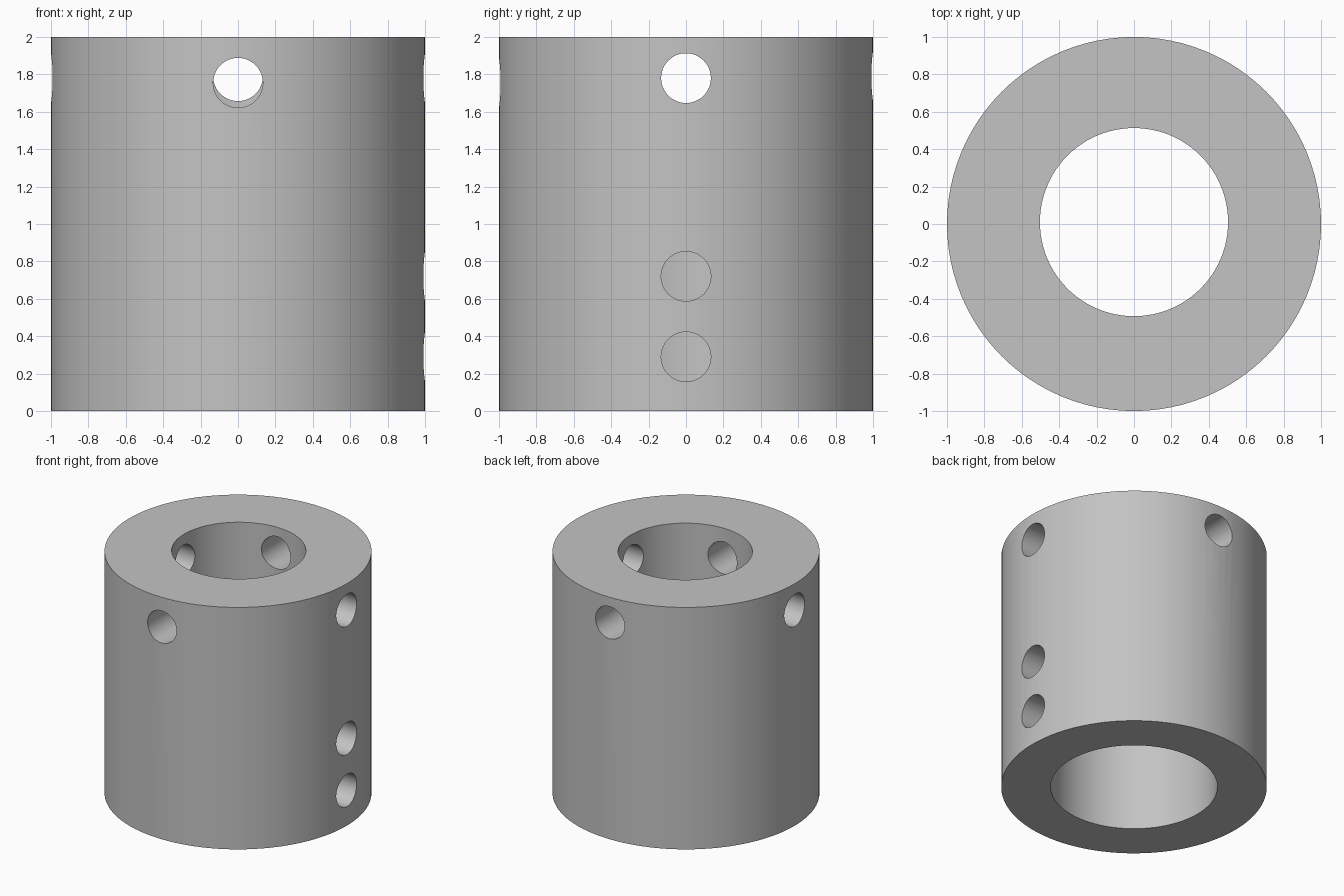
import bpy
import math

default_cube = bpy.data.objects.get("Cube")
if default_cube:
    bpy.data.objects.remove(default_cube, do_unlink=True)


def make_material(name, value):
    mat = bpy.data.materials.new(name)
    mat.use_nodes = True
    colour = (value, value, value, 1.0)
    mat.diffuse_color = colour
    mat.node_tree.nodes["Principled BSDF"].inputs["Base Color"].default_value = colour
    return mat


def cylinder(name, radius, depth, location, rotation=(0, 0, 0), sides=96):
    bpy.ops.mesh.primitive_cylinder_add(
        vertices=sides, radius=radius, depth=depth, location=location, rotation=rotation)
    obj = bpy.context.object
    obj.name = name
    return obj


def cut(body, cutter):
    """Subtract the cutter from the body, then discard the cutter."""
    cutter.hide_render = True
    mod = body.modifiers.new("cut_" + cutter.name, 'BOOLEAN')
    mod.operation = 'DIFFERENCE'
    mod.solver = 'EXACT'
    mod.object = cutter
    bpy.context.view_layer.objects.active = body
    bpy.ops.object.modifier_apply(modifier=mod.name)
    bpy.data.objects.remove(cutter, do_unlink=True)


# Outer sleeve
sleeve = cylinder("coupling_sleeve", 1.0, 2.0, (0, 0, 1))
sleeve.data.materials.append(make_material("plain_grey", 0.55))

# Stepped bore: narrow above, wide below
cut(sleeve, cylinder("upper_bore", 0.503, 3.0, (0, 0.01, 1.5)))
cut(sleeve, cylinder("lower_bore", 0.628, 2.0, (0, 0, 0)))

# Radial screw holes: direction angle and height
SCREW_HOLES = [
    (-90, 1.755), (90, 1.79), (180, 1.78),
    (0, 1.78), (0, 0.72), (0, 0.29),
]
for angle, height in SCREW_HOLES:
    a = math.radians(angle)
    spot = (0.75 * math.cos(a), 0.75 * math.sin(a), height)
    cut(sleeve, cylinder("screw_hole", 0.133, 1.0, spot, (0, math.pi / 2, a), 48))

# Smooth walls with crisp rims
bpy.ops.object.select_all(action='DESELECT')
sleeve.select_set(True)
bpy.context.view_layer.objects.active = sleeve
bpy.ops.object.shade_smooth_by_angle(angle=math.radians(30))
